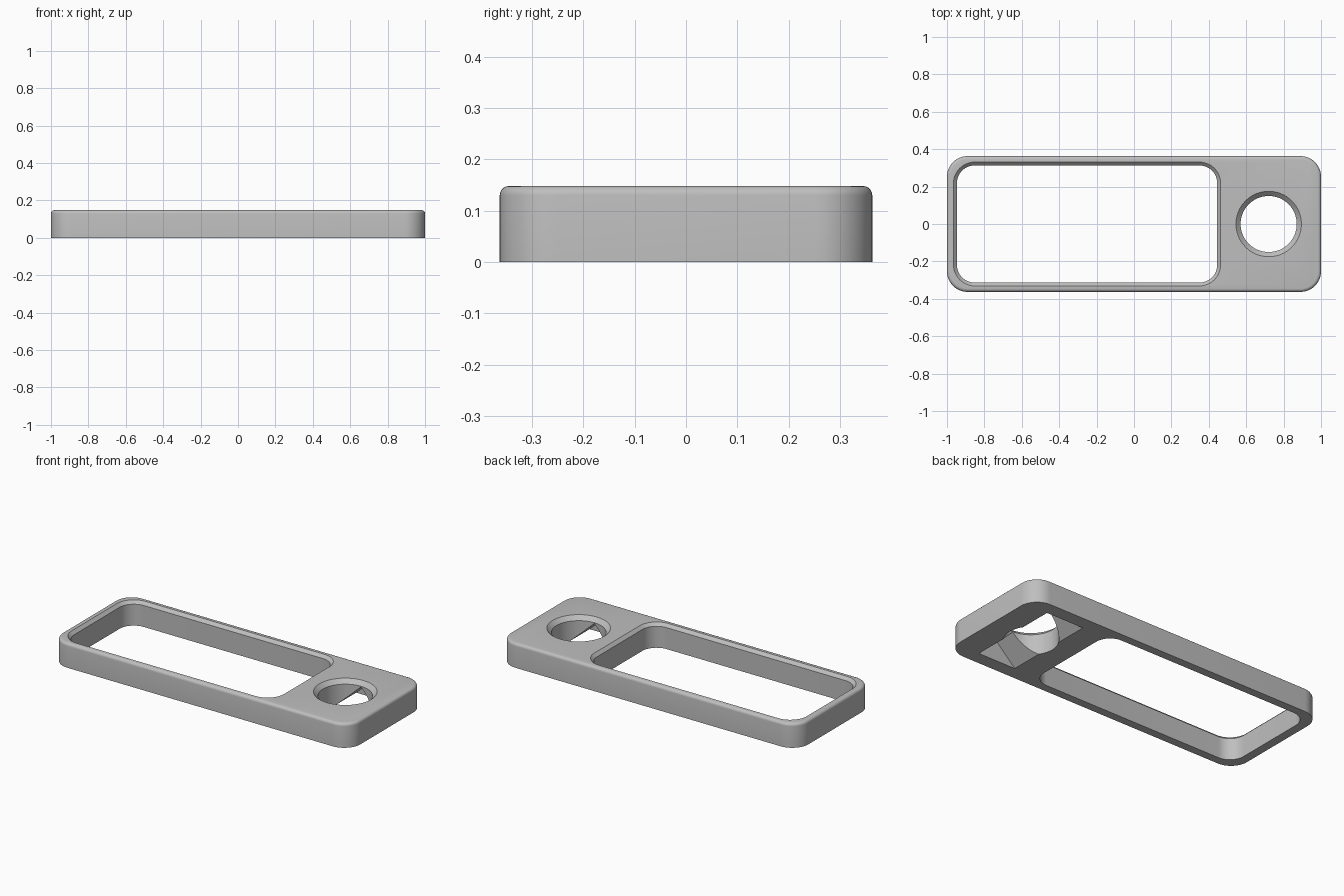
import bpy, bmesh, math

old = bpy.data.objects.get("Cube")
if old:
    bpy.data.objects.remove(old, do_unlink=True)

HEIGHT = 0.148
HOLE_X = 0.72

grey = bpy.data.materials.new("plain_grey")
grey.use_nodes = True
grey.diffuse_color = (0.52, 0.52, 0.52, 1)
grey.node_tree.nodes["Principled BSDF"].inputs["Base Color"].default_value = (0.52, 0.52, 0.52, 1)


def ring_points(cx, half_x, half_y, radius, z, segments):
    """Rounded rectangle outline, counter-clockwise."""
    points = []
    for corner, (sx, sy) in enumerate(((1, 1), (-1, 1), (-1, -1), (1, -1))):
        for i in range(segments + 1):
            a = math.pi / 2 * (corner + i / segments)
            points.append((cx + sx * (half_x - radius) + radius * math.cos(a),
                           sy * (half_y - radius) + radius * math.sin(a), z))
    return points


def loft(name, cx, half_x, half_y, radius, levels, segments=12):
    """Stack outlines given as (outward offset, z) and cap both ends."""
    bm = bmesh.new()
    rings = [[bm.verts.new(p) for p in ring_points(cx, half_x + off, half_y + off,
                                                   radius + off, z, segments)]
             for off, z in levels]
    count = len(rings[0])
    for low, high in zip(rings, rings[1:]):
        for i in range(count):
            j = (i + 1) % count
            bm.faces.new((low[i], low[j], high[j], high[i]))
    bm.faces.new(rings[0][::-1])
    bm.faces.new(rings[-1])
    return finish(name, bm)


def finish(name, bm):
    bmesh.ops.remove_doubles(bm, verts=bm.verts[:], dist=1e-5)
    bmesh.ops.recalc_face_normals(bm, faces=bm.faces[:])
    mesh = bpy.data.meshes.new(name)
    bm.to_mesh(mesh)
    bm.free()
    mesh.materials.append(grey)
    obj = bpy.data.objects.new(name, mesh)
    bpy.context.collection.objects.link(obj)
    return obj


def groove(name, cx, half_width, half_length, apex):
    """Triangular prism lying along y, open downwards."""
    low = -0.02
    spread = half_width * (1 - low / apex)
    profile = [(cx - spread, low), (cx + spread, low), (cx, apex)]
    bm = bmesh.new()
    face = bm.faces.new([bm.verts.new((x, -half_length, z)) for x, z in profile])
    out = bmesh.ops.extrude_face_region(bm, geom=[face])
    bmesh.ops.translate(bm, vec=(0, 2 * half_length, 0),
                        verts=[g for g in out["geom"] if isinstance(g, bmesh.types.BMVert)])
    return finish(name, bm)


# Body with a rounded top edge
fillet = 0.018
steps = 5
levels = [(0, 0)]
for k in range(steps + 1):
    a = math.pi / 2 * k / steps
    levels.append((fillet * (math.cos(a) - 1), HEIGHT - fillet + fillet * math.sin(a)))
body = loft("frame_body", 0, 1.0, 0.363, 0.11, levels)

# Window and round hole, both chamfered at the top, and the groove underneath
def chamfered(size):
    return [(0, -0.05), (0, HEIGHT - size), (size, HEIGHT), (size, HEIGHT + 0.05)]


cutters = [
    loft("window_cutter", -0.251, 0.696, 0.313, 0.095, chamfered(0.018)),
    loft("hole_cutter", HOLE_X, 0.15, 0.15, 0.15, chamfered(0.025), 16),
    groove("groove_cutter", HOLE_X, 0.125, 0.283, 0.118),
]

bpy.ops.object.select_all(action="DESELECT")
bpy.context.view_layer.objects.active = body
body.select_set(True)
for cutter in cutters:
    cutter.hide_render = True
    mod = body.modifiers.new(cutter.name, "BOOLEAN")
    mod.operation = "DIFFERENCE"
    mod.solver = "EXACT"
    mod.object = cutter
    bpy.ops.object.modifier_apply(modifier=mod.name)
    bpy.data.objects.remove(cutter, do_unlink=True)

bpy.ops.object.shade_smooth_by_angle(angle=math.radians(30))
